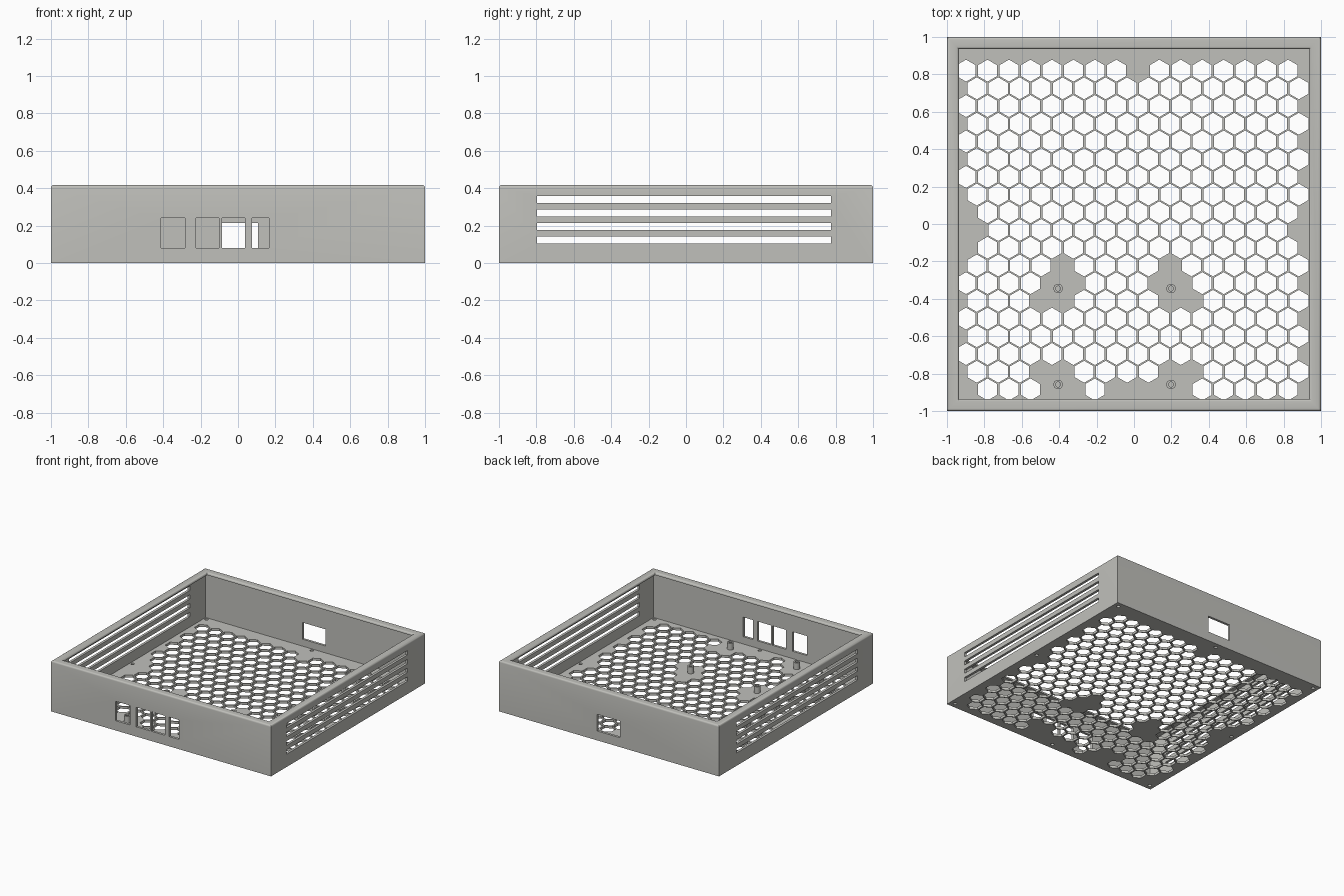
import bpy, bmesh, math

if "Cube" in bpy.data.objects:
    bpy.data.objects.remove(bpy.data.objects["Cube"])

grey = bpy.data.materials.new("warm_grey")
grey.diffuse_color = (0.53, 0.53, 0.50, 1)
grey.use_nodes = True
grey.node_tree.nodes["Principled BSDF"].inputs["Base Color"].default_value = grey.diffuse_color

WALL, LIP, TOP = 0.98, 0.936, 0.417   # inner wall, lip opening, overall height


def finish(bm, name):
    bmesh.ops.recalc_face_normals(bm, faces=bm.faces[:])
    me = bpy.data.meshes.new(name)
    bm.to_mesh(me)
    bm.free()
    me.materials.append(grey)
    ob = bpy.data.objects.new(name, me)
    bpy.context.collection.objects.link(ob)
    return ob


def smooth(ob):
    bpy.ops.object.select_all(action='DESELECT')
    ob.select_set(True)
    bpy.context.view_layer.objects.active = ob
    bpy.ops.object.shade_smooth_by_angle(angle=math.radians(35))


def sweep(bm, profile, sides, start, centre=(0, 0)):
    """Turn a (radius, z) profile into a closed solid with the given side count."""
    rings = []
    for r, z in profile:
        rings.append([bm.verts.new((centre[0] + r * math.cos(start + math.tau * i / sides),
                                    centre[1] + r * math.sin(start + math.tau * i / sides), z))
                      for i in range(sides)])
    for a, b in zip(rings, rings[1:]):
        for i in range(sides):
            j = (i + 1) % sides
            bm.faces.new((a[i], a[j], b[j], b[i]))
    bm.faces.new(rings[0][::-1])
    bm.faces.new(rings[-1])


def box(bm, x0, x1, y0, y1, z0, z1):
    vs = bmesh.ops.create_cube(bm, size=1)["verts"]
    for v in vs:
        v.co = (x1 if v.co.x > 0 else x0, y1 if v.co.y > 0 else y0, z1 if v.co.z > 0 else z0)


def arc(cx, cz, r, a0, a1, n=4):
    return [(cx + r * math.cos(math.radians(a0 + (a1 - a0) * i / n)),
             cz + r * math.sin(math.radians(a0 + (a1 - a0) * i / n))) for i in range(n + 1)]


# Tray: floor, walls and inward lip with rounded edges, swept around a square
R = 0.014
profile = [(1, 0)]
profile += arc(1 - R, TOP - R, R, 0, 90)
profile += arc(LIP + R, TOP - R, R, 90, 180)
profile += [(LIP, TOP - 0.02), (WALL, TOP - 0.02), (WALL, 0.02)]
bm = bmesh.new()
sweep(bm, [(r * math.sqrt(2), z) for r, z in profile], 4, math.pi / 4)
tray = finish(bm, "tray")

posts = [(x, y) for x in (-0.406, 0.198) for y in (-0.345, -0.858)]
screws = [(x, y) for x in (-0.957, 0, 0.957) for y in (-0.957, 0, 0.957) if x or y]

cut = bmesh.new()
# Honeycomb floor holes, left out around the posts and screw holes
for row in range(19):
    for col in range(16):
        c = (-0.898 + 0.1148 * (col + 0.5 * (row % 2)), 0.82 - 0.0947 * row)
        if all(math.dist(c, p) > 0.131 for p in posts) and \
           all(math.dist(c, s) > 0.146 for s in screws):
            sweep(cut, [(0.0587, -0.05), (0.0587, 0.05)], 6, math.pi / 6, c)
# Screw holes near the floor edge
for s in screws:
    sweep(cut, [(0.014, -0.05), (0.014, 0.05)], 16, 0, s)
# Side vents
for z in (0.123, 0.195, 0.267, 0.339):
    box(cut, -1.1, 1.1, -0.797, 0.775, z - 0.018, z + 0.018)
# Front port windows
for x0, x1 in ((-0.412, -0.283), (-0.225, -0.102), (-0.086, 0.037), (0.075, 0.166)):
    box(cut, x0, x1, -1.1, -0.95, 0.08, 0.24)
# Back port window
box(cut, -0.1, 0.107, 0.95, 1.1, 0.077, 0.214)
cutter = finish(cut, "cutter")
cutter.hide_render = True

mod = tray.modifiers.new("openings", 'BOOLEAN')
mod.operation = 'DIFFERENCE'
mod.solver = 'EXACT'
mod.object = cutter
bpy.context.view_layer.objects.active = tray
tray.select_set(True)
bpy.ops.object.modifier_apply(modifier=mod.name)
bpy.data.objects.remove(cutter)
smooth(tray)

# Hollow mounting posts
for p in posts:
    bm = bmesh.new()
    sweep(bm, [(0.025, 0.019), (0.025, 0.075), (0.013, 0.075), (0.013, 0.021)], 24, 0, p)
    smooth(finish(bm, "mounting_post"))
